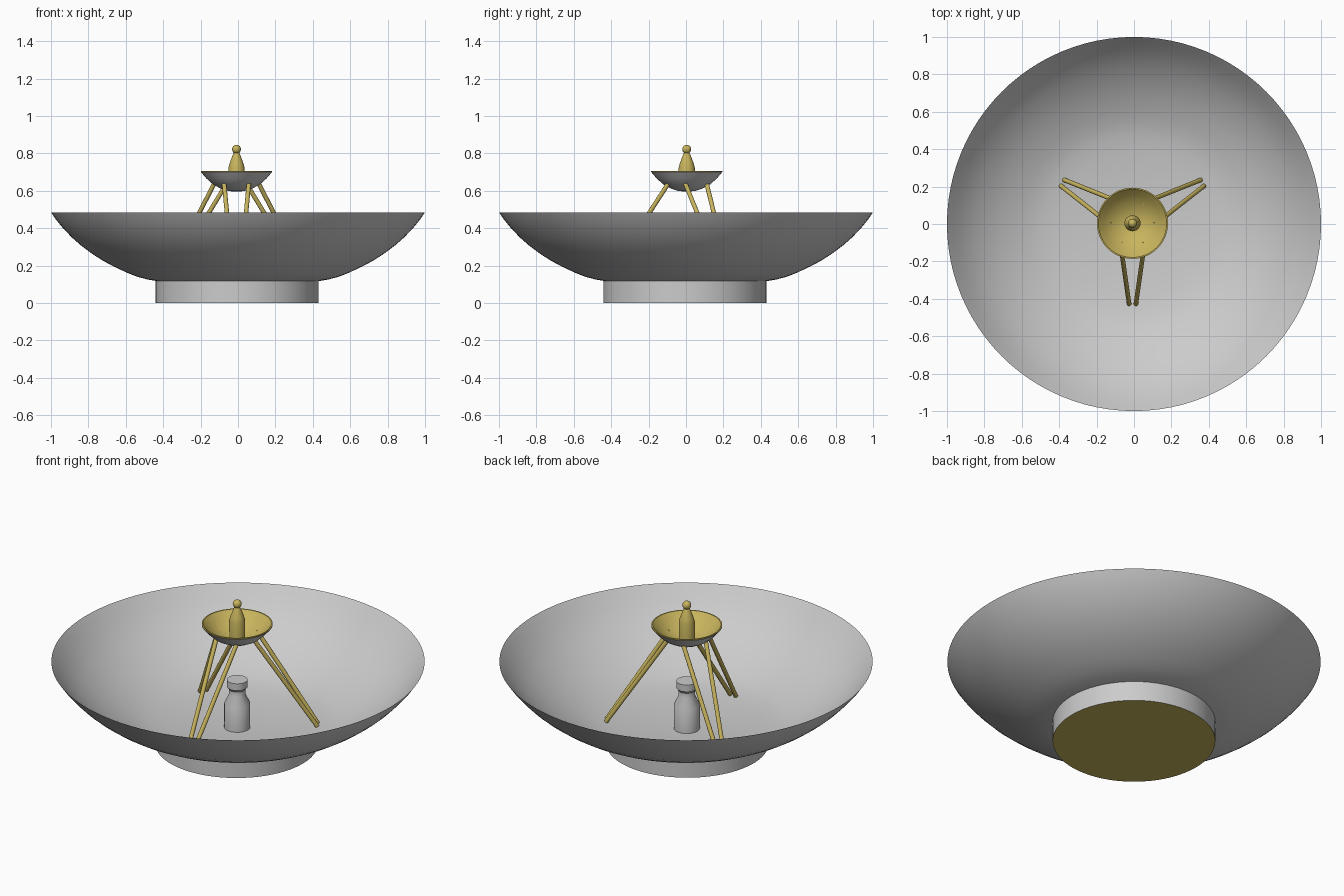
import bpy, bmesh, math
from mathutils import Vector, Matrix

if "Cube" in bpy.data.objects:
    bpy.data.objects.remove(bpy.data.objects["Cube"])


def material(name, col):
    m = bpy.data.materials.new(name)
    m.diffuse_color = (*col, 1)
    m.use_nodes = True
    m.node_tree.nodes["Principled BSDF"].inputs["Base Color"].default_value = m.diffuse_color
    return m


GREY = material("light_grey", (0.60, 0.60, 0.60))
GOLD = material("gold", (0.58, 0.46, 0.11))
CX, CY = -0.008, 0.004   # feed axis, slightly off the dish centre


def finish(name, bm, mats, loc=(0, 0, 0), angle=35):
    me = bpy.data.meshes.new(name)
    bm.to_mesh(me)
    bm.free()
    for m in mats:
        me.materials.append(m)
    ob = bpy.data.objects.new(name, me)
    ob.location = loc
    bpy.context.collection.objects.link(ob)
    bpy.ops.object.select_all(action='DESELECT')
    ob.select_set(True)
    bpy.context.view_layer.objects.active = ob
    bpy.ops.object.shade_smooth_by_angle(angle=math.radians(angle))
    return ob


def lathe(name, profile, mats, loc=(0, 0, 0), seg=48, rule=None, angle=35):
    """Spin a (radius, z) profile; rule(face) picks the material index."""
    bm = bmesh.new()
    vs = [bm.verts.new((r, 0, z)) for r, z in profile]
    es = [bm.edges.new(p) for p in zip(vs, vs[1:])]
    bmesh.ops.spin(bm, geom=vs + es, cent=(0, 0, 0), axis=(0, 0, 1),
                   angle=2 * math.pi, steps=seg, use_duplicate=False)
    bmesh.ops.remove_doubles(bm, verts=bm.verts, dist=0.0005)
    bmesh.ops.recalc_face_normals(bm, faces=bm.faces)
    bm.normal_update()
    if rule:
        for f in bm.faces:
            f.material_index = rule(f)
    return finish(name, bm, mats, loc, angle)


# Main dish: thin shell, shallow floor and curved wall
outer = [(0, 0.088), (0.25, 0.097), (0.40, 0.112), (0.48, 0.125), (0.54, 0.141),
         (0.60, 0.165), (0.66, 0.193), (0.72, 0.225), (0.78, 0.263), (0.84, 0.308),
         (0.89, 0.352), (0.94, 0.405), (0.975, 0.448), (1.0, 0.485)]
inner = [(max(r - 0.002, 0), z + 0.004) for r, z in outer[:-1]]
lathe("main_dish", outer + inner[::-1], [GREY], seg=96)

# Round base with a gold underside
lathe("base_ring", [(0, 0), (0.436, 0), (0.436, 0.118)], [GREY, GOLD],
      (-0.005, -0.006, 0), 64, lambda f: int(abs(f.normal.z) > 0.9))

# Feed horn standing on the dish floor
lathe("feed_horn", [(0, 0.085), (0.07, 0.085), (0.07, 0.235), (0.044, 0.29), (0.044, 0.32),
                    (0.056, 0.335), (0.056, 0.375), (0, 0.375)],
      [GREY], (CX, CY, 0), 24)

# Small reflector: grey outside, gold inside
bowl = [(0, 0.595), (0.045, 0.599), (0.085, 0.612), (0.125, 0.634),
        (0.16, 0.665), (0.19, 0.70), (0.19, 0.706)]
bowl_in = [(0.183, 0.706), (0.152, 0.672), (0.12, 0.644), (0.08, 0.622), (0.04, 0.609), (0, 0.605)]
lathe("small_reflector", bowl + bowl_in, [GREY, GOLD], (CX, CY, 0), 48,
      lambda f: int(f.normal.z > 0 or f.calc_center_median().z > 0.701))

# Antenna post in the small reflector, with ball tip
lathe("antenna_post", [(0, 0.6), (0.043, 0.6), (0.043, 0.725), (0.036, 0.75),
                       (0.021, 0.79), (0.015, 0.803), (0, 0.803)], [GOLD], (CX, CY, 0), 24)
bm = bmesh.new()
bmesh.ops.create_uvsphere(bm, u_segments=20, v_segments=12, radius=0.024)
finish("antenna_ball", bm, [GOLD], (CX, CY, 0.822), 60)

# Three pairs of support struts
for i in range(3):
    turn = Matrix.Rotation(i * 2 * math.pi / 3, 3, 'Z')
    for side in (-1, 1):
        foot = turn @ Vector((side * 0.018, -0.432, 0.125))
        top = turn @ Vector((side * 0.066, -0.098, 0.64))
        d = top - foot
        bm = bmesh.new()
        rot = d.to_track_quat('Z', 'Y').to_matrix().to_4x4()
        bmesh.ops.create_cone(bm, cap_ends=True, segments=12, radius1=0.012, radius2=0.012,
                              depth=d.length,
                              matrix=Matrix.Translation((foot + top) / 2) @ rot)
        finish(f"strut_{i + 1}_{'left' if side < 0 else 'right'}", bm, [GOLD], (CX, CY, 0))
